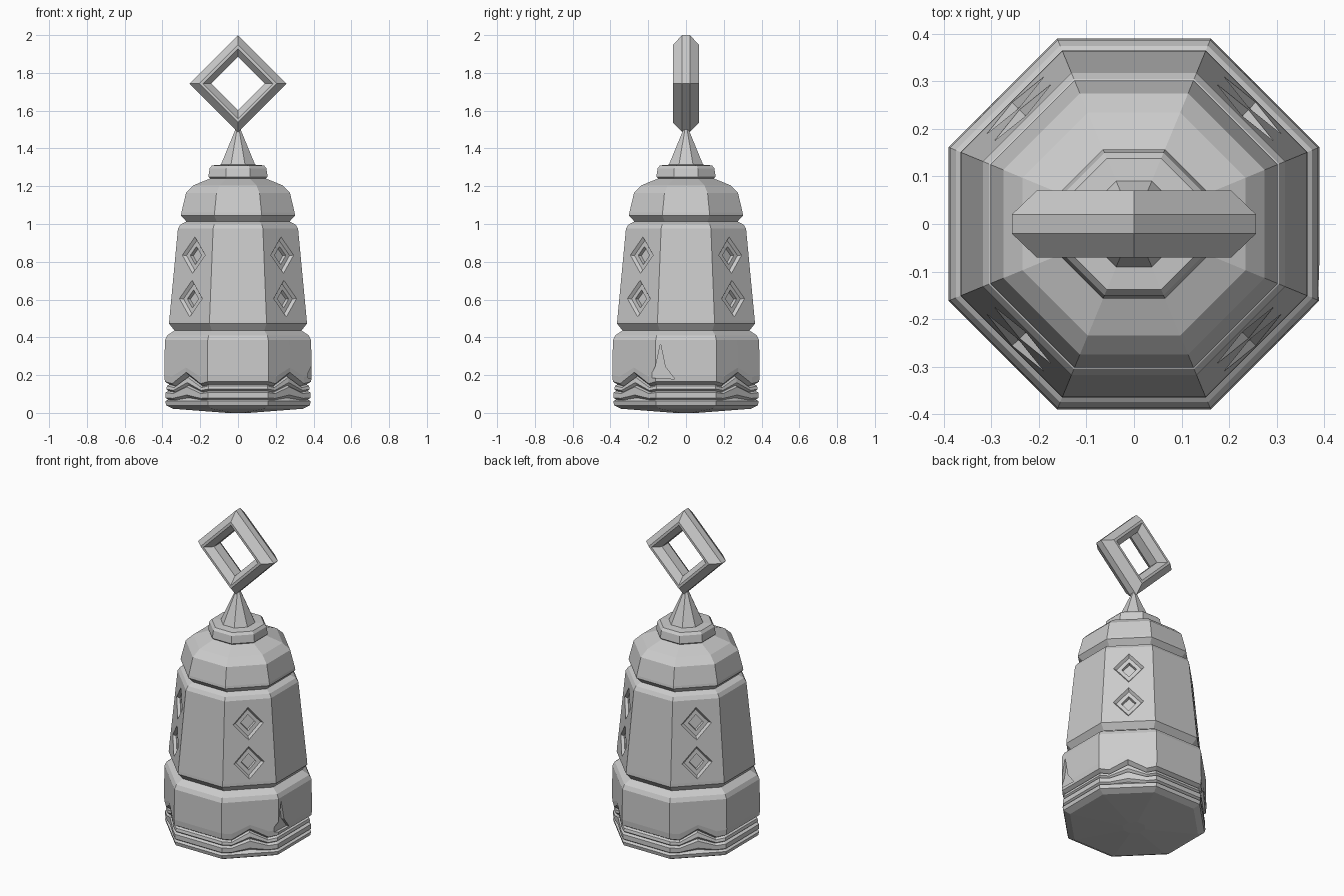
import bpy, bmesh, math
from mathutils import Vector, Matrix

if "Cube" in bpy.data.objects:
    bpy.data.objects.remove(bpy.data.objects["Cube"])

stone = bpy.data.materials.new("light_grey_stone")
stone.diffuse_color = (0.6, 0.6, 0.6, 1)
stone.use_nodes = True
stone.node_tree.nodes["Principled BSDF"].inputs["Base Color"].default_value = stone.diffuse_color


def finish(bm, name):
    bmesh.ops.recalc_face_normals(bm, faces=bm.faces)
    me = bpy.data.meshes.new(name)
    bm.to_mesh(me)
    bm.free()
    me.materials.append(stone)
    ob = bpy.data.objects.new(name, me)
    bpy.context.collection.objects.link(ob)
    return ob


def octagon(zigzag=False):
    """Unit-apothem octagon as (x, y, lift); zigzag adds chevrons on diagonal sides."""
    corner = [Vector((math.cos(a), math.sin(a))) / math.cos(math.pi / 8)
              for a in (math.pi / 8 + i * math.pi / 4 for i in range(8))]
    pts = []
    for i in range(8):
        a, b = corner[i], corner[(i + 1) % 8]
        pts.append((a.x, a.y, 0))
        if zigzag and i % 2 == 0:
            for t, lift in ((0.17, -0.2), (0.5, 1), (0.83, -0.2)):
                p = a.lerp(b, t)
                pts.append((p.x, p.y, lift))
    return pts


def loft(name, profile, zigzag=False):
    """Stack octagon rings; profile rows are (apothem, z, chevron height)."""
    bm = bmesh.new()
    rings = []
    for row in profile:
        r, z = row[:2]
        amp = row[2] if len(row) > 2 else 0
        rings.append([bm.verts.new((x * r, y * r, z + amp * l))
                      for x, y, l in octagon(zigzag)])
    for lo, hi in zip(rings, rings[1:]):
        n = len(lo)
        for i in range(n):
            j = (i + 1) % n
            bm.faces.new((lo[i], lo[j], hi[j], hi[i]))
    bm.faces.new(rings[0][::-1])
    bm.faces.new(rings[-1])
    return finish(bm, name)


def prism(name, outer, inner, matrix, out, depth):
    """Tapered cutter: outline 'outer' above the surface, 'inner' below it."""
    bm = bmesh.new()
    a = [bm.verts.new(matrix @ Vector((u, v, out))) for u, v in outer]
    b = [bm.verts.new(matrix @ Vector((u, v, -depth))) for u, v in inner]
    n = len(a)
    bm.faces.new(a)
    bm.faces.new(b[::-1])
    for i in range(n):
        bm.faces.new((a[i], b[i], b[(i + 1) % n], a[(i + 1) % n]))
    ob = finish(bm, name)
    ob.hide_render = True
    return ob


def cut(target, cutter):
    mod = target.modifiers.new("cut", 'BOOLEAN')
    mod.operation = 'DIFFERENCE'
    mod.solver = 'EXACT'
    mod.object = cutter
    bpy.context.view_layer.objects.active = target
    bpy.ops.object.modifier_apply(modifier=mod.name)
    bpy.data.objects.remove(cutter, do_unlink=True)


# Base with chevron grooves
base = loft("base", [
    (0.06, 0.0), (0.345, 0.022), (0.38, 0.04), (0.385, 0.062), (0.37, 0.07, 0.01),
    (0.384, 0.08, 0.015), (0.384, 0.108, 0.03), (0.368, 0.116, 0.03),
    (0.38, 0.126, 0.035), (0.376, 0.143, 0.045), (0.362, 0.15, 0.045),
    (0.387, 0.165, 0.05), (0.39, 0.2, 0.04), (0.387, 0.385), (0.375, 0.41),
    (0.335, 0.437), (0.3, 0.44)], zigzag=True)

# Chipped crack on the right side
side = Matrix.Translation((0.389, 0, 0)) @ Matrix(
    ((0, 0, 1, 0), (1, 0, 0, 0), (0, 1, 0, 0), (0, 0, 0, 1)))
crack = [(-0.195, 0.185), (-0.06, 0.18), (-0.11, 0.245), (-0.135, 0.365), (-0.16, 0.25)]
cut(base, prism("crack_cutter", crack, crack, side, 0.03, 0.018))

# Tapered main body
body = loft("body", [
    (0.3, 0.432), (0.335, 0.435), (0.365, 0.472), (0.364, 0.49), (0.318, 0.975),
    (0.305, 0.997), (0.275, 1.012), (0.25, 1.014)])

# Engraved diamonds: shallow outer step and deeper centre
tilt = math.atan2(0.046, 0.485)


def diamond(s):
    return [(0.88 * s, 0), (0, s), (-0.88 * s, 0), (0, -s)]


for k in range(4):
    a = math.pi / 4 + k * math.pi / 2
    nrm = Vector((math.cos(a) * math.cos(tilt), math.sin(a) * math.cos(tilt), math.sin(tilt)))
    u = Vector((-math.sin(a), math.cos(a), 0))
    v = nrm.cross(u)
    for z in (0.605, 0.835):
        r = 0.364 - (z - 0.49) * 0.046 / 0.485
        m = Matrix.Translation((r * math.cos(a), r * math.sin(a), z)) @ \
            Matrix((u, v, nrm)).transposed().to_4x4()
        cut(body, prism("diamond_cutter", diamond(0.108), diamond(0.08), m, 0.01, 0.016))
        cut(body, prism("centre_cutter", diamond(0.052), diamond(0.045), m, 0.01, 0.036))

# Domed cap, collar and spike
loft("cap", [(0.25, 1.008), (0.272, 1.012), (0.302, 1.045), (0.3, 1.06), (0.275, 1.165),
             (0.235, 1.205), (0.15, 1.24), (0.12, 1.245)])
loft("collar", [(0.12, 1.23), (0.14, 1.235), (0.157, 1.25), (0.15, 1.295),
                (0.138, 1.31), (0.08, 1.315)])
loft("spike", [(0.092, 1.3), (0.09, 1.315), (0.018, 1.49), (0.01, 1.52)])

# Diamond ring on top: chamfered section swept round four corners
section = [(0.257, -0.02), (0.257, 0.02), (0.205, 0.07), (0.185, 0.07),
           (0.142, 0.03), (0.142, -0.03), (0.185, -0.07), (0.205, -0.07)]
bm = bmesh.new()
loops = []
for k in range(4):
    c, s = math.cos(k * math.pi / 2), math.sin(k * math.pi / 2)
    loops.append([bm.verts.new((r * c, y, 1.743 + r * s)) for r, y in section])
for k in range(4):
    p, q = loops[k], loops[(k + 1) % 4]
    for i in range(8):
        j = (i + 1) % 8
        bm.faces.new((p[i], p[j], q[j], q[i]))
finish(bm, "diamond_ring")
